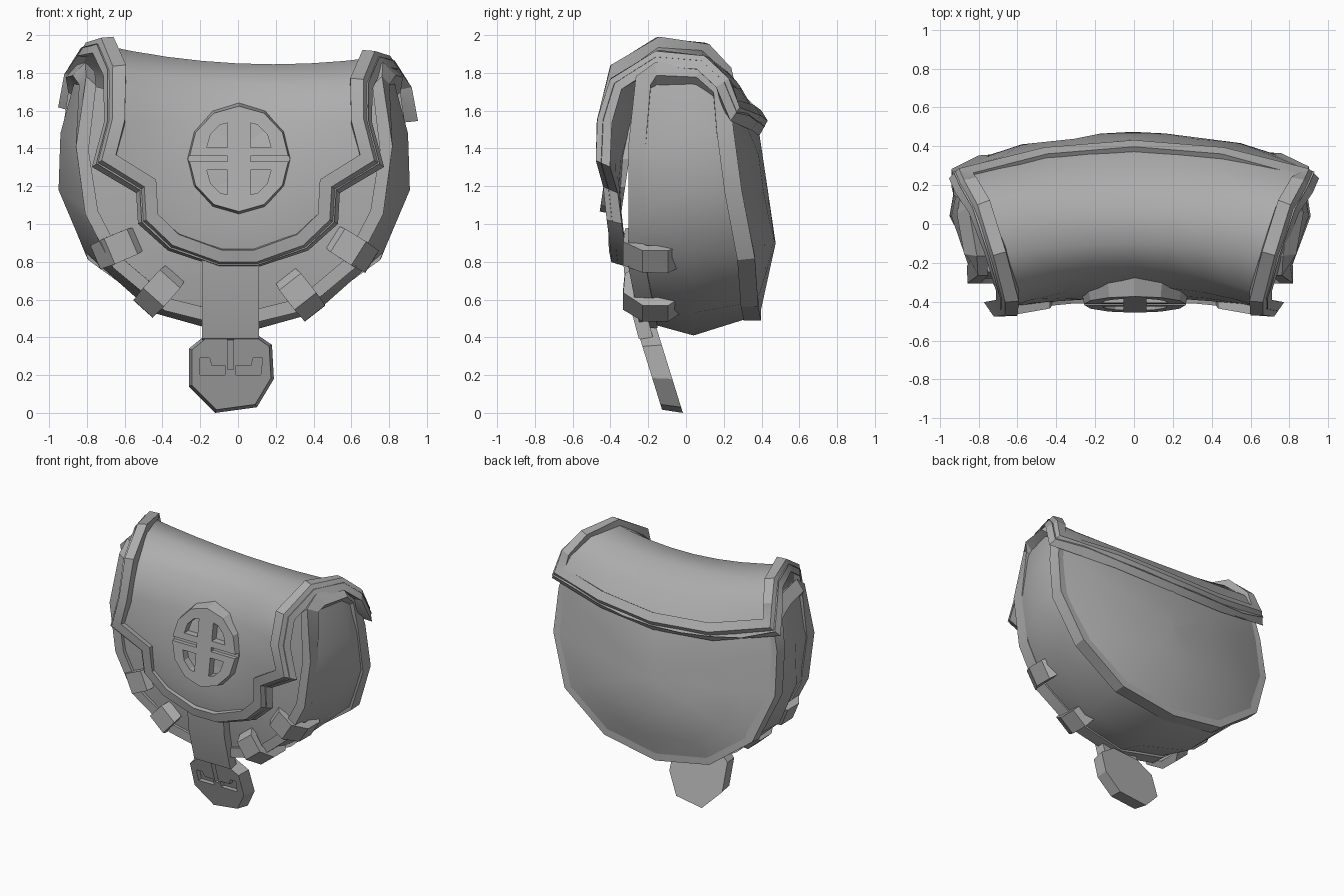
import bpy, bmesh, math
from mathutils import Vector

if "Cube" in bpy.data.objects:
    bpy.data.objects.remove(bpy.data.objects["Cube"])

GREY = (0.42, 0.42, 0.42, 1)
mat = bpy.data.materials.new("plain grey")
mat.use_nodes = True
mat.diffuse_color = GREY
mat.node_tree.nodes["Principled BSDF"].inputs["Base Color"].default_value = GREY


def make(name, verts, faces, angle=32):
    """Mesh object with outward normals and sharp edges kept."""
    bm = bmesh.new()
    vs = [bm.verts.new(v) for v in verts]
    for f in faces:
        bm.faces.new([vs[i] for i in f])
    bmesh.ops.recalc_face_normals(bm, faces=bm.faces)
    me = bpy.data.meshes.new(name)
    bm.to_mesh(me)
    bm.free()
    me.materials.append(mat)
    ob = bpy.data.objects.new(name, me)
    bpy.context.collection.objects.link(ob)
    bpy.ops.object.select_all(action="DESELECT")
    ob.select_set(True)
    bpy.context.view_layer.objects.active = ob
    bpy.ops.object.shade_smooth_by_angle(angle=math.radians(angle))
    return ob


def band(name, pts, normals, lo, hi, up, down, closed=True, slope=0.0):
    """Strip swept along a path, mitred at corners; slope bevels the outer side."""
    n, verts, faces = len(pts), [], []
    for i, (p, nv) in enumerate(zip(pts, normals)):
        prev = pts[i - 1] if closed or i else None
        nxt = pts[(i + 1) % n] if closed or i < n - 1 else None
        d1 = (p - prev).normalized() if prev else (nxt - p).normalized()
        d2 = (nxt - p).normalized() if nxt else d1
        t = (d1 + d2).normalized()
        side = nv.cross(t).normalized()
        miter = 1 / max(0.6, d1.dot(t))
        verts += [p + side * s * miter + nv * h
                  for s, h in ((lo, down), (hi, down), (hi - slope, up), (lo, up))]
    for i in range(n if closed else n - 1):
        a, b = i * 4, (i + 1) % n * 4
        faces += [(a + k, a + (k + 1) % 4, b + (k + 1) % 4, b + k) for k in range(4)]
    if not closed:
        faces += [(0, 1, 2, 3), tuple(range(4 * n - 4, 4 * n))]
    return make(name, verts, faces, 25)


def prism(name, outline, y0, y1, shrink=1.0):
    """Outline in x and z, extruded along y; the front may be smaller."""
    n = len(outline)
    cx, cz = (sum(p[k] for p in outline) / n for k in (0, 1))
    verts = [(x, y1, z) for x, z in outline]
    verts += [(cx + (x - cx) * shrink, y0, cz + (z - cz) * shrink) for x, z in outline]
    faces = [tuple(range(n)), tuple(range(n, 2 * n))]
    faces += [(i, (i + 1) % n, n + (i + 1) % n, n + i) for i in range(n)]
    return make(name, verts, faces, 25)


def carve_and_lean(ob, cutters, lean, pivot):
    """Cut recesses, then lean the flat piece in y by its height."""
    for c in cutters:
        m = ob.modifiers.new("cut", "BOOLEAN")
        m.operation, m.object, m.solver = "DIFFERENCE", c, "EXACT"
        bpy.context.view_layer.objects.active = ob
        bpy.ops.object.modifier_apply(modifier=m.name)
        bpy.data.objects.remove(c)
    for v in ob.data.vertices:
        v.co.y += lean * (v.co.z - pivot)
    ob.data.shade_flat()


# Pouch body: D-shaped rings from the front panel over the gusset to the back
FRONT = [(0.78, 1.74), (0.81, 1.4), (0.76, 1.06), (0.62, 0.79), (0.36, 0.57)]
MID = [(0.85, 1.74), (0.92, 1.48), (0.93, 1.18), (0.79, 0.85), (0.43, 0.53)]
BACK = [(0.84, 1.7), (0.88, 1.48), (0.89, 1.17), (0.75, 0.83), (0.42, 0.59)]


def ring(half, bottom):
    pts = half + [(0, bottom)] + [(-x, z) for x, z in reversed(half)]
    return [(x - 0.02, z) for x, z in pts + [(0, half[0][1] - 0.2)]]


def y_front(x, z):
    return -0.28 + 0.2 * max(0, 0.8 - z) + 0.1 * max(0, z - 1.4)


def y_mid(x, z):
    return 0.04


def y_back(x, z):
    return 0.475 - 0.19 * x * x - 0.15 * max(0, z - 0.9) - 0.22 * max(0, 0.9 - z)


front, mid, back = ring(FRONT, 0.48), ring(MID, 0.41), ring(BACK, 0.52)
stations = [(front, s, y_front) for s in (0.05, 0.4, 0.75, 1)]
stations += [(mid, 1, y_mid)] + [(back, s, y_back) for s in (1, 0.75, 0.4, 0.05)]
verts, faces, n = [], [], len(front)
for outline, s, depth in stations:
    for x, z in outline:
        px, pz = x * s, 1.15 + (z - 1.15) * s
        verts.append((px, depth(px, pz), pz))
for r in range(len(stations) - 1):
    faces += [(r * n + i, r * n + (i + 1) % n, (r + 1) * n + (i + 1) % n, (r + 1) * n + i)
              for i in range(n)]
faces += [tuple(range(n)), tuple(range(len(verts) - n, len(verts)))]
make("pouch_body", verts, faces, 40)


# Rim: one loop round the front panel, over each end and round the back panel
def edge(outline, depth, shift):
    return [Vector((x, depth(x, z) + shift, z)) for x, z in outline[:-1]]


def arch(s):
    return [Vector((s * 0.8 - 0.02, -0.16, 1.8)), Vector((s * 0.84 - 0.02, 0.07, 1.79))]


path = edge(front, y_front, 0.02) + arch(-1)
path += edge(back, y_back, -0.04)[::-1] + arch(1)[::-1]
outward = [Vector((p.x, 0, (p.z - 1.2) * 1.3)).normalized() for p in path]
band("rim", path, outward, -0.045, 0.045, 0.03, -0.04)

# Flap: rows from back edge to front tip (half width, y centre, y end, z centre, z end)
ROWS = [(0.93, 0.42, 0.27, 1.51, 1.62), (0.9, 0.29, 0.2, 1.72, 1.79),
        (0.83, 0.1, 0.08, 1.84, 1.9), (0.75, -0.1, -0.16, 1.85, 1.92),
        (0.69, -0.23, -0.38, 1.74, 1.78), (0.69, -0.32, -0.44, 1.55, 1.55),
        (0.75, -0.36, -0.45, 1.37, 1.32), (0.52, -0.38, -0.41, 1.2, 1.18),
        (0.51, -0.39, -0.39, 1.02, 1.01), (0.36, -0.38, -0.37, 0.87, 0.87),
        (0.1, -0.36, -0.36, 0.78, 0.78)]
COLS = 8


def flap_point(i, t):
    w, yc, ye, zc, ze = ROWS[i]
    z = zc + (ze - zc) * t * t
    return Vector((w * t, yc + (ye - yc) * t * t, z - 0.035 * t * (z > 1.6)))


def flap_normal(i):
    a, b = ROWS[max(i - 1, 0)], ROWS[min(i + 1, len(ROWS) - 1)]
    return Vector((0, b[3] - a[3], a[1] - b[1])).normalized()


steps = [2 * k / COLS - 1 for k in range(COLS + 1)]
verts = [flap_point(i, t) for i in range(len(ROWS)) for t in steps]
faces = [(i * (COLS + 1) + k, i * (COLS + 1) + k + 1,
          (i + 1) * (COLS + 1) + k + 1, (i + 1) * (COLS + 1) + k)
         for i in range(len(ROWS) - 1) for k in range(COLS)]
verts += [v - flap_normal(j // (COLS + 1)) * 0.04 for j, v in enumerate(verts)]
half = len(verts) // 2
faces += [tuple(k + half for k in f) for f in faces]
make("flap", verts, faces, 50)

# Raised trim round the whole flap edge, bevelled on its outer side
order = [(i, 1) for i in range(len(ROWS))] + [(len(ROWS) - 1, 0)]
order += [(i, -1) for i in reversed(range(len(ROWS)))]
order += [(0, t) for t in (-0.5, 0, 0.5)]
band("flap_trim", [flap_point(i, t) for i, t in order],
     [flap_normal(i) for i, t in order], -0.09, 0.02, 0.03, -0.05, slope=0.045)

# Medallion: bevelled disc with four windows and two side grooves
CX, CZ = 0.005, 1.345
disc = [(CX + 0.285 * math.sin(math.tau * k / 12), CZ + 0.3 * math.cos(math.tau * k / 12))
        for k in range(12)]
medallion = prism("medallion", disc, -0.415, -0.3, 0.93)
WINDOW = [(0.06, 0.06), (0.17, 0.06), (0.15, 0.13), (0.1, 0.18), (0.06, 0.19)]
GROOVE = [(0.06, -0.015), (0.4, -0.015), (0.4, 0.015), (0.06, 0.015)]
cuts = []
for sx in (-1, 1):
    for sz in (-1, 1):
        cuts.append(prism("cutter", [(CX + sx * x, CZ + sz * z) for x, z in WINDOW], -0.6, -0.36))
    cuts.append(prism("cutter", [(CX + sx * x, CZ + z) for x, z in GROOVE], -0.6, -0.385))
carve_and_lean(medallion, cuts, 0.15, CZ)

# Hanging strap and its eight-sided tag with a forked recess
line = [Vector((-0.04, y, z)) for y, z in ((-0.32, 0.9), (-0.3, 0.65), (-0.23, 0.39))]
band("hanging_strap", line, [Vector((0, -1, 0.15))] * 3, -0.15, 0.15, 0.02, -0.06, False)
TAG = [(-0.15, 0.43), (0.05, 0.45), (0.18, 0.36), (0.19, 0.18),
       (0.1, 0.03), (-0.12, 0.0), (-0.26, 0.14), (-0.26, 0.34)]
tag = prism("tag", TAG, -0.255, -0.15, 0.93)
FORK = [[(-0.2, 0.2), (-0.07, 0.2), (-0.07, 0.25), (-0.14, 0.25), (-0.15, 0.29), (-0.2, 0.29)],
        [(-0.01, 0.2), (0.12, 0.2), (0.13, 0.29), (0.08, 0.29), (0.07, 0.25), (-0.01, 0.25)],
        [(-0.055, 0.23), (-0.025, 0.23), (-0.025, 0.39), (-0.055, 0.39)]]
carve_and_lean(tag, [prism("cutter", f, -0.5, -0.22) for f in FORK], -0.31, 0.43)

# Four belt loops wrapped over the lower rim
LOOP = [(-0.14, -0.25), (-0.11, -0.3), (0.0, -0.31), (0.07, -0.22), (0.07, -0.1), (0.0, -0.02)]
for name, x, z, a in (("right_outer_loop", -0.67, 0.86, 203), ("right_inner_loop", -0.44, 0.62, 228),
                      ("left_inner_loop", 0.35, 0.6, 308), ("left_outer_loop", 0.63, 0.85, 328)):
    d = Vector((math.cos(math.radians(a)), 0, math.sin(math.radians(a))))
    pts = [Vector((x, 0, z)) + d * r + Vector((0, y, 0)) for r, y in LOOP]
    nrm = [(d * (r + 0.06) + Vector((0, (y + 0.14) * 0.7, 0))).normalized() for r, y in LOOP]
    band(name, pts, nrm, -0.065, 0.065, 0.025, -0.03, False)
